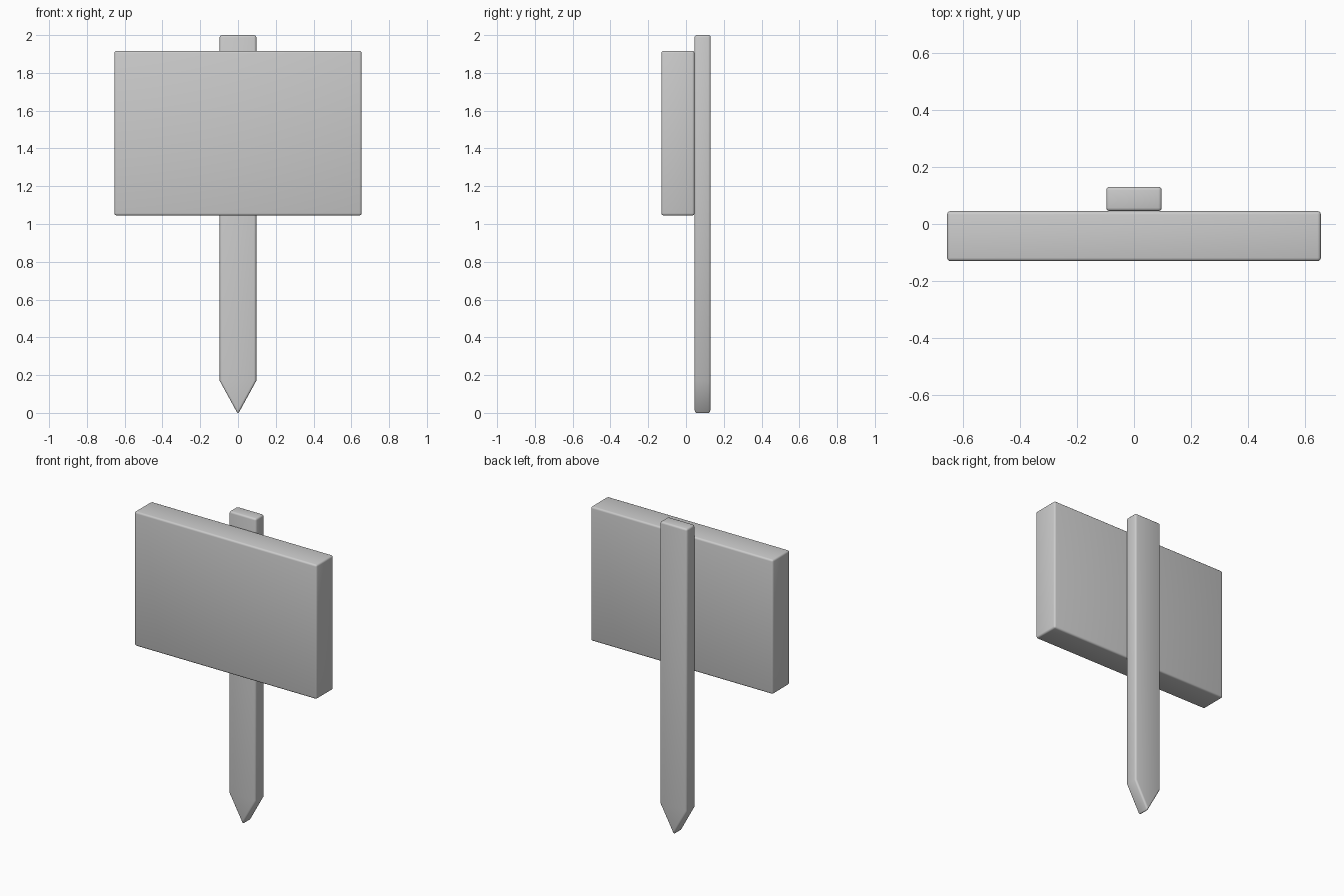
import bpy
import bmesh

if "Cube" in bpy.data.objects:
    bpy.data.objects.remove(bpy.data.objects["Cube"])


def slab(name, profile, y0, y1, bevel):
    """Extrude an XZ profile from y0 to y1 and round its edges softly."""
    bm = bmesh.new()
    face = bm.faces.new([bm.verts.new((x, y0, z)) for x, z in profile])
    ext = bmesh.ops.extrude_face_region(bm, geom=[face])
    moved = [g for g in ext["geom"] if isinstance(g, bmesh.types.BMVert)]
    bmesh.ops.translate(bm, verts=moved, vec=(0, y1 - y0, 0))
    if not any(len(e.link_faces) == 1 for e in bm.edges):
        pass
    else:
        bmesh.ops.holes_fill(bm, edges=bm.edges[:])
    bmesh.ops.recalc_face_normals(bm, faces=bm.faces[:])
    mesh = bpy.data.meshes.new(name)
    bm.to_mesh(mesh)
    bm.free()
    mesh.shade_smooth()
    obj = bpy.data.objects.new(name, mesh)
    bpy.context.collection.objects.link(obj)
    mod = obj.modifiers.new("soft_edges", "BEVEL")
    mod.width = bevel
    mod.segments = 3
    mod.limit_method = "ANGLE"
    return obj


# Wide sign board, in front of the post
W, BOTTOM, TOP = 0.654, 1.045, 1.916
slab("sign_board", [(-W, BOTTOM), (W, BOTTOM), (W, TOP), (-W, TOP)],
     -0.13, 0.045, 0.012)

# Pointed stake behind the board (tip reaches z = 0 once rounded)
P = 0.097
slab("post", [(0, -0.007), (P, 0.17), (P, 2.0), (-P, 2.0), (-P, 0.17)],
     0.045, 0.13, 0.012)
